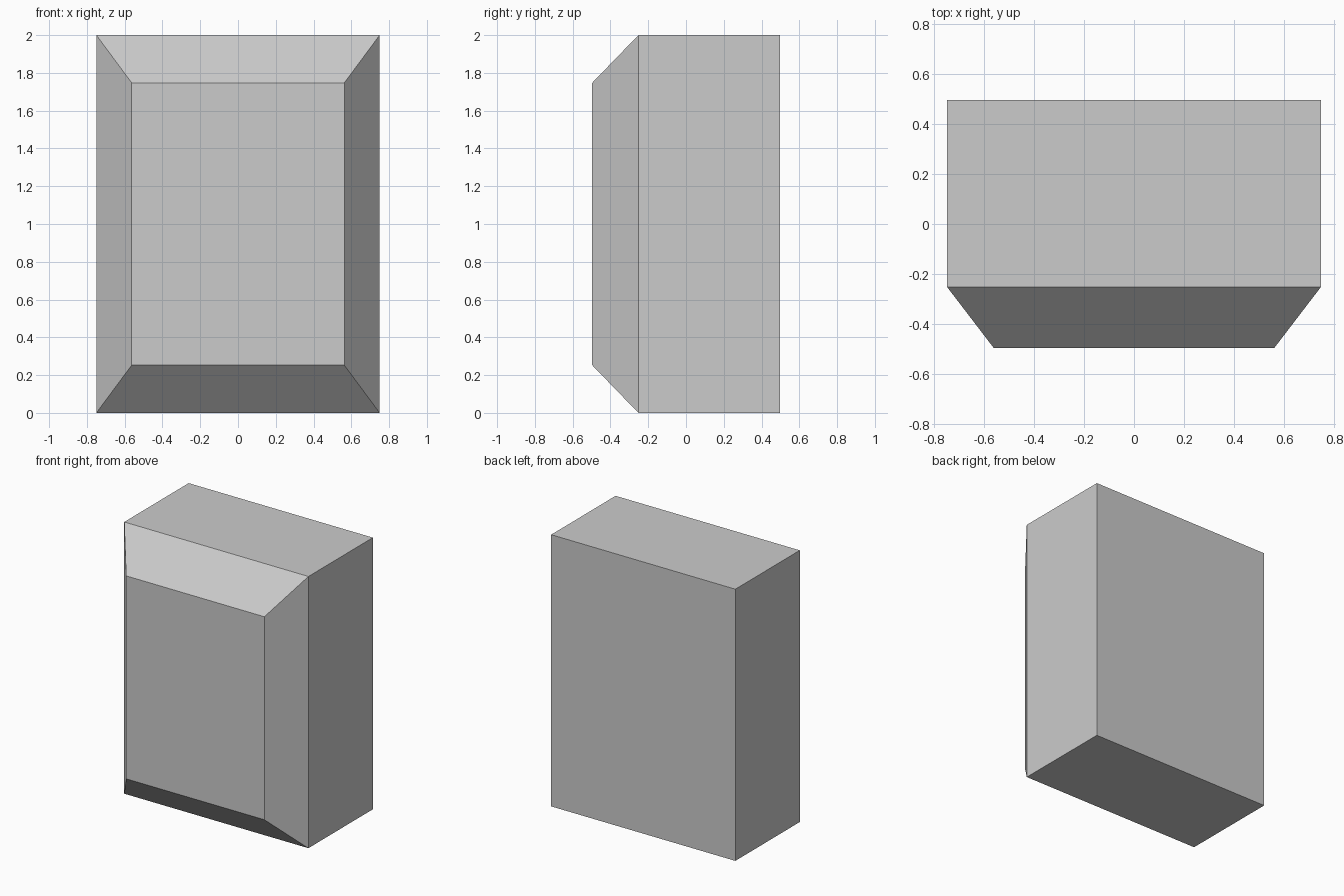
import bpy, bmesh
from mathutils import Vector

if "Cube" in bpy.data.objects:
    bpy.data.objects.remove(bpy.data.objects["Cube"])

W, H = 1.5, 2.0                         # overall width and height
BACK, RIM, FRONT = 0.497, -0.252, -0.497   # depth positions along y

bm = bmesh.new()

# Main block
bmesh.ops.create_cube(bm, size=1)
bmesh.ops.scale(bm, vec=(W, BACK - RIM, H), verts=bm.verts)
bmesh.ops.translate(bm, vec=(0, (BACK + RIM) / 2, H / 2), verts=bm.verts)

# Tapered front: extrude the front face and shrink it to three quarters
front = min(bm.faces, key=lambda f: f.calc_center_median().y)
face = bmesh.ops.extrude_discrete_faces(bm, faces=[front])["faces"][0]
for v in face.verts:
    v.co = Vector((v.co.x * 0.75, FRONT, H / 2 + (v.co.z - H / 2) * 0.747))

bmesh.ops.recalc_face_normals(bm, faces=bm.faces)
mesh = bpy.data.meshes.new("bevelled_block")
bm.to_mesh(mesh)
bm.free()
bpy.context.collection.objects.link(bpy.data.objects.new("bevelled_block", mesh))
